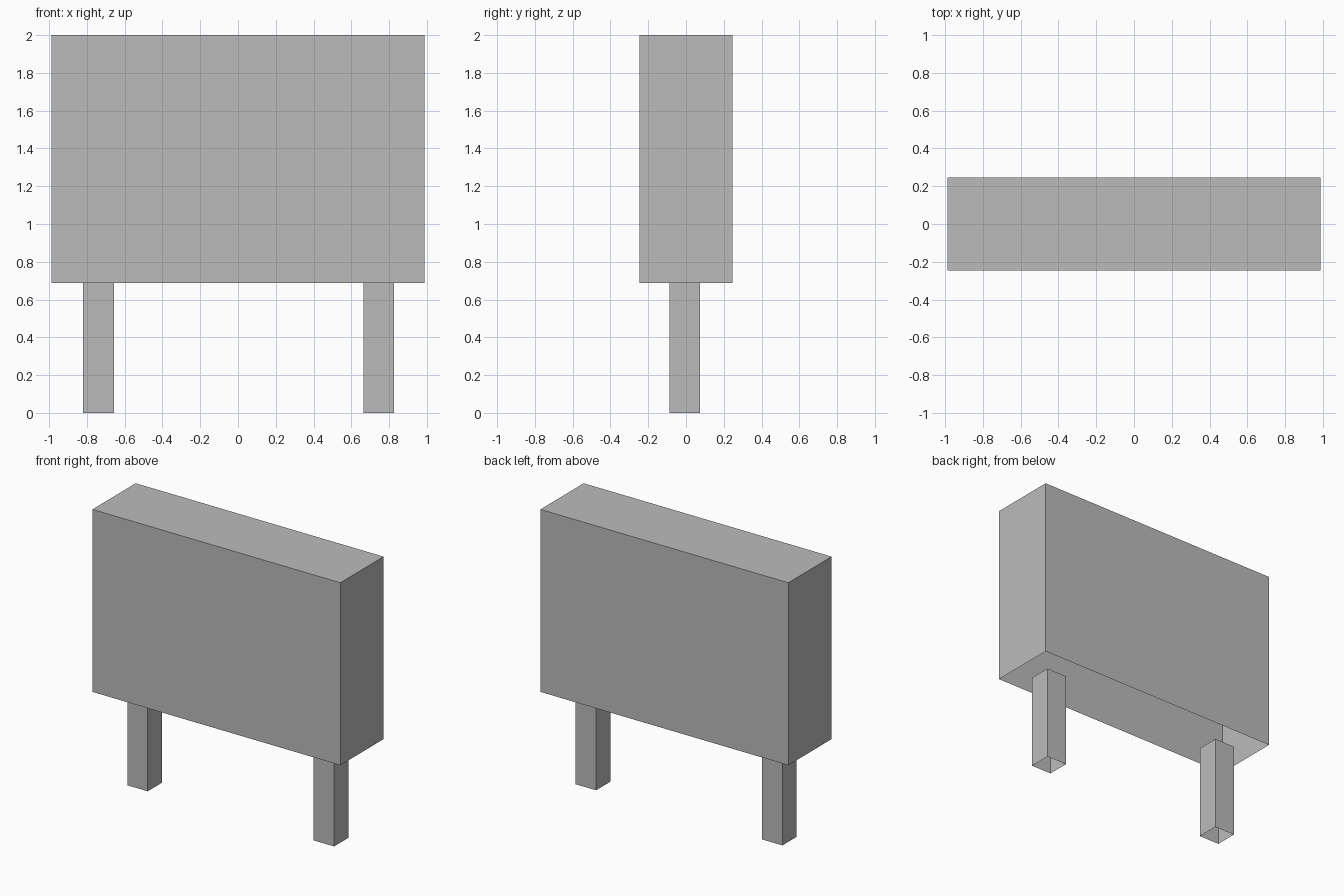
import bpy
import bmesh

if "Cube" in bpy.data.objects:
    bpy.data.objects.remove(bpy.data.objects["Cube"])

grey = bpy.data.materials.new("plain grey")
grey.diffuse_color = (0.5, 0.5, 0.5, 1.0)
grey.use_nodes = True
grey.node_tree.nodes["Principled BSDF"].inputs["Base Color"].default_value = grey.diffuse_color


def open_box(name, center, size, z_low, z_high):
    """Box with its underside left open."""
    bm = bmesh.new()
    bmesh.ops.create_cube(bm, size=1.0)
    for v in bm.verts:
        v.co.x = center[0] + v.co.x * size[0]
        v.co.y = center[1] + v.co.y * size[1]
        v.co.z = z_high if v.co.z > 0 else z_low
    bm.normal_update()
    under = [f for f in bm.faces if f.normal.z < -0.5]
    bmesh.ops.delete(bm, geom=under, context='FACES')
    mesh = bpy.data.meshes.new(name)
    bm.to_mesh(mesh)
    bm.free()
    mesh.materials.append(grey)
    obj = bpy.data.objects.new(name, mesh)
    bpy.context.collection.objects.link(obj)
    return obj


# Large panel, hollow from below
open_box("panel", (0, 0), (1.973, 0.492), 0.687, 2.0)

# Two square posts, hollow from below
for side, x in (("left", -0.738), ("right", 0.745)):
    open_box(side + "_post", (x, -0.007), (0.163, 0.163), 0.0, 0.687)
